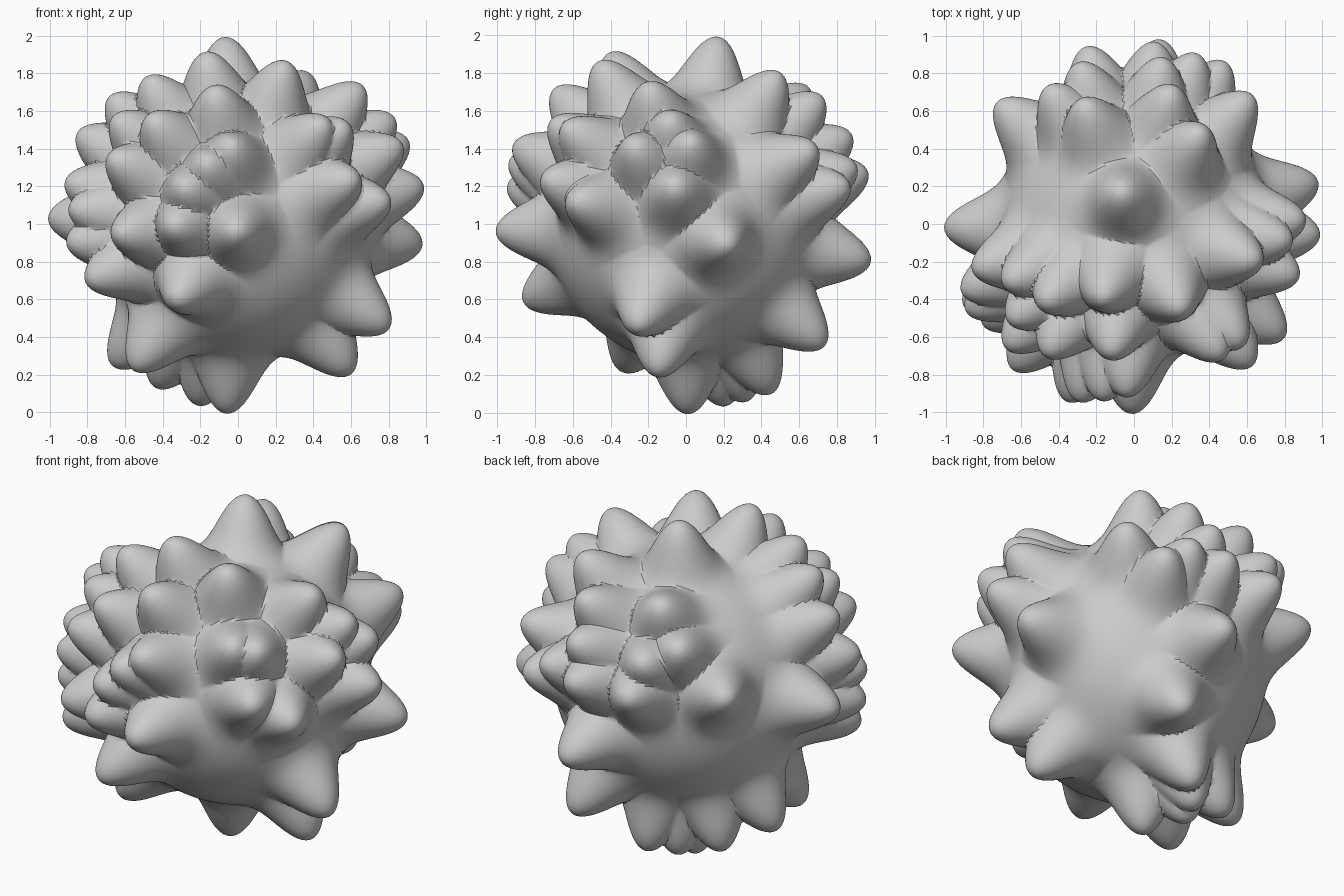
import bpy
import bmesh
import math
from mathutils import Vector

cube = bpy.data.objects.get("Cube")
if cube:
    bpy.data.objects.remove(cube, do_unlink=True)

CORE_RADIUS = 0.73
SPIKE_HEIGHT = 0.28
SPIKE_WIDTH = 0.2   # angular spread of one spike, in radians

# Spike tips, grouped by the side of the ball they stand on.
# Each pair gives the two remaining coordinates, in percent of the tip radius.
front_tips = [(-12, 71), (-46, 56), (-65, 56), (46, 54), (57, 52), (62, 24),
              (-4, 42), (-17, 33), (-29, 20), (-35, -1), (-1, -4), (-67, 35),
              (-64, -5), (-33, -41)]
back_tips = [(-45, 53), (-29, 45), (-25, 26), (-72, 27), (11, 27), (15, 47),
             (33, 30), (48, 20), (62, 40), (14, -20), (25, -64), (20, 67),
             (-27, 72)]
left_tips = [(-9, 56), (-28, 42), (2, 44), (-6, 20), (22, -11), (-60, 12),
             (-20, 73), (-26, -55), (-15, -79)]
right_tips = [(-2, 3), (-36, 22), (-46, 8), (-43, -10), (-53, -30), (-31, 67),
              (-24, 48)]
top_tips = [(-7, 17), (-17, -40), (25, -46), (36, 49), (-48, -42)]
bottom_tips = [(-6, 1), (-17, 32), (-21, 21), (-5, 45), (-43, 27), (-66, 8),
               (-55, -33)]


def directions(tips, axis, sign):
    """Unit vectors for tips whose coordinate along the axis is left out."""
    result = []
    for a, b in tips:
        coords = [a / 100, b / 100]
        missing = math.sqrt(1 - coords[0] ** 2 - coords[1] ** 2)
        coords.insert(axis, sign * missing)
        result.append(Vector(coords).normalized())
    return result


spikes = (directions(front_tips, 1, -1) + directions(back_tips, 1, 1)
          + directions(left_tips, 0, 1) + directions(right_tips, 0, -1)
          + directions(top_tips, 2, 1) + directions(bottom_tips, 2, -1))


def surface_radius(direction):
    """Bell-shaped spike around the nearest tip, creased where spikes meet."""
    nearest = max(direction.dot(spike) for spike in spikes)
    angle = math.acos(min(1.0, nearest))
    return CORE_RADIUS + SPIKE_HEIGHT * math.exp(-(angle / SPIKE_WIDTH) ** 2)


# Spiky ball: a fine sphere pushed out around every tip
mesh = bpy.data.meshes.new("spiky_ball")
bm = bmesh.new()
bmesh.ops.create_icosphere(bm, subdivisions=7, radius=1)
for vert in bm.verts:
    direction = vert.co.normalized()
    vert.co = direction * surface_radius(direction)
for face in bm.faces:
    face.smooth = True
bm.to_mesh(mesh)
bm.free()
mesh.set_sharp_from_angle(angle=math.radians(30))   # keep the creases crisp

ball = bpy.data.objects.new("spiky_ball", mesh)
ball.location.z = 1
bpy.context.collection.objects.link(ball)

# Plain grey surface
grey = bpy.data.materials.new("grey")
grey.use_nodes = True
colour = (0.6, 0.6, 0.6, 1)
grey.diffuse_color = colour
grey.node_tree.nodes["Principled BSDF"].inputs["Base Color"].default_value = colour
mesh.materials.append(grey)
